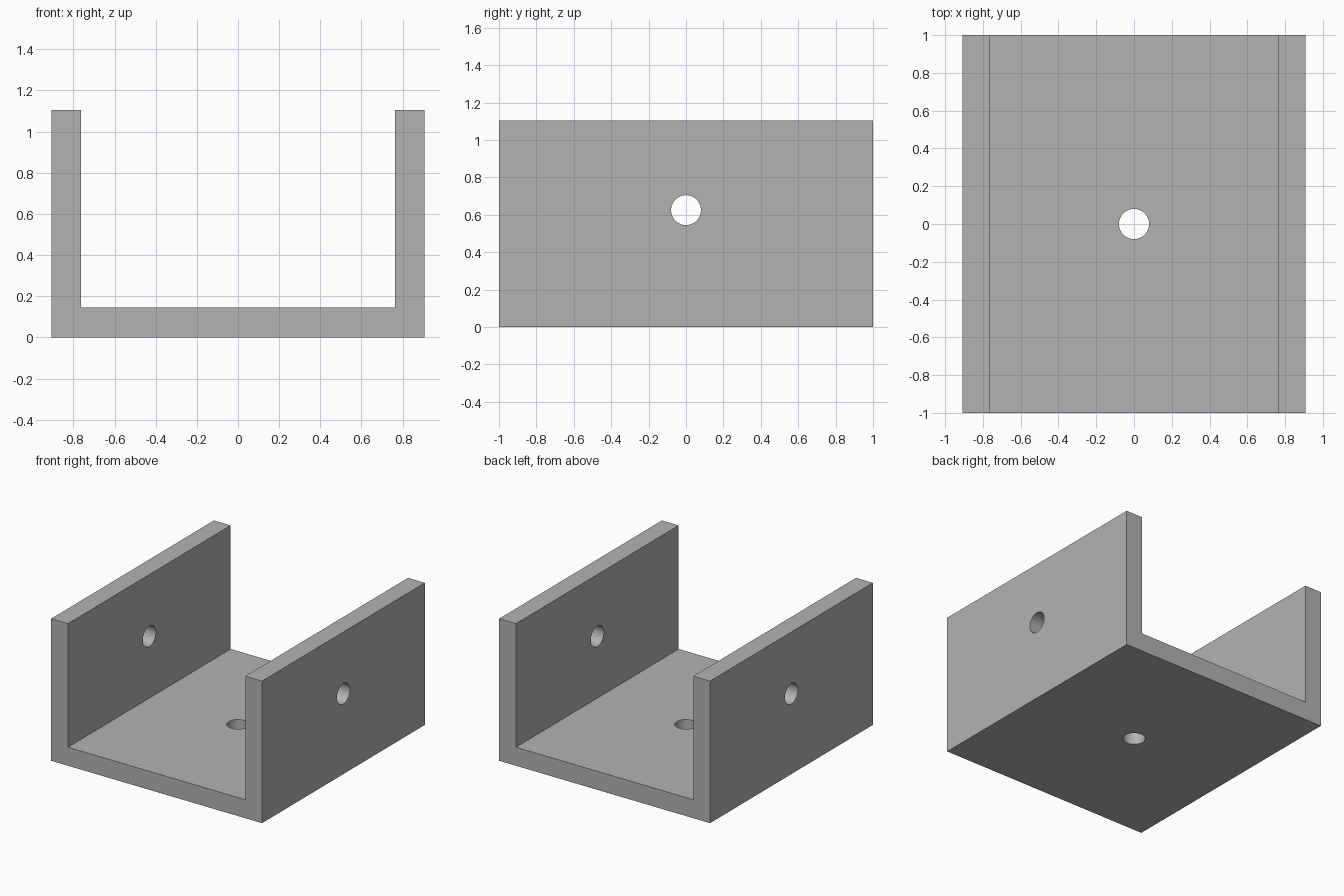
import bpy, bmesh, math

default_cube = bpy.data.objects.get("Cube")
if default_cube:
    bpy.data.objects.remove(default_cube, do_unlink=True)

HALF_WIDTH, HALF_LENGTH, HEIGHT = 0.907, 1.0, 1.105
WALL = 0.144
HOLE_RADIUS, HOLE_HEIGHT = 0.08, 0.625

# Single plain grey
grey = bpy.data.materials.new("plain grey")
grey.use_nodes = True
colour = (0.45, 0.45, 0.45, 1)
grey.diffuse_color = colour
grey.node_tree.nodes["Principled BSDF"].inputs["Base Color"].default_value = colour

# U-shaped channel, drawn as a profile and extruded along y
inner = HALF_WIDTH - WALL
half = [(HALF_WIDTH, 0), (HALF_WIDTH, HEIGHT), (inner, HEIGHT), (inner, WALL)]
profile = half + [(-x, z) for x, z in reversed(half)]
bm = bmesh.new()
face = bm.faces.new([bm.verts.new((x, -HALF_LENGTH, z)) for x, z in profile])
extruded = bmesh.ops.extrude_face_region(bm, geom=[face])["geom"]
moved = [v for v in extruded if isinstance(v, bmesh.types.BMVert)]
bmesh.ops.translate(bm, verts=moved, vec=(0, 2 * HALF_LENGTH, 0))
bmesh.ops.recalc_face_normals(bm, faces=bm.faces)
mesh = bpy.data.meshes.new("channel_bracket")
bm.to_mesh(mesh)
bm.free()
mesh.materials.append(grey)
bracket = bpy.data.objects.new("channel_bracket", mesh)
bpy.context.collection.objects.link(bracket)


def drill(name, location, rotation, depth):
    """Cut a round hole through the bracket."""
    bpy.ops.mesh.primitive_cylinder_add(vertices=48, radius=HOLE_RADIUS, depth=depth,
                                        location=location, rotation=rotation)
    cutter = bpy.context.object
    cutter.name = name
    cutter.data.materials.append(grey)
    cutter.hide_render = True
    cut = bracket.modifiers.new(name, "BOOLEAN")
    cut.operation = "DIFFERENCE"
    cut.solver = "EXACT"
    cut.object = cutter
    bpy.ops.object.select_all(action="DESELECT")
    bpy.context.view_layer.objects.active = bracket
    bracket.select_set(True)
    bpy.ops.object.modifier_apply(modifier=cut.name)
    bpy.data.objects.remove(cutter, do_unlink=True)


# Aligned side-wall holes and the floor hole
drill("side_holes", (0, 0, HOLE_HEIGHT), (0, math.pi / 2, 0), 3)
drill("floor_hole", (0, 0, WALL / 2), (0, 0, 0), 3 * WALL)

# Smooth hole walls, crisp outer edges
bpy.ops.object.shade_smooth_by_angle(angle=math.radians(30))
